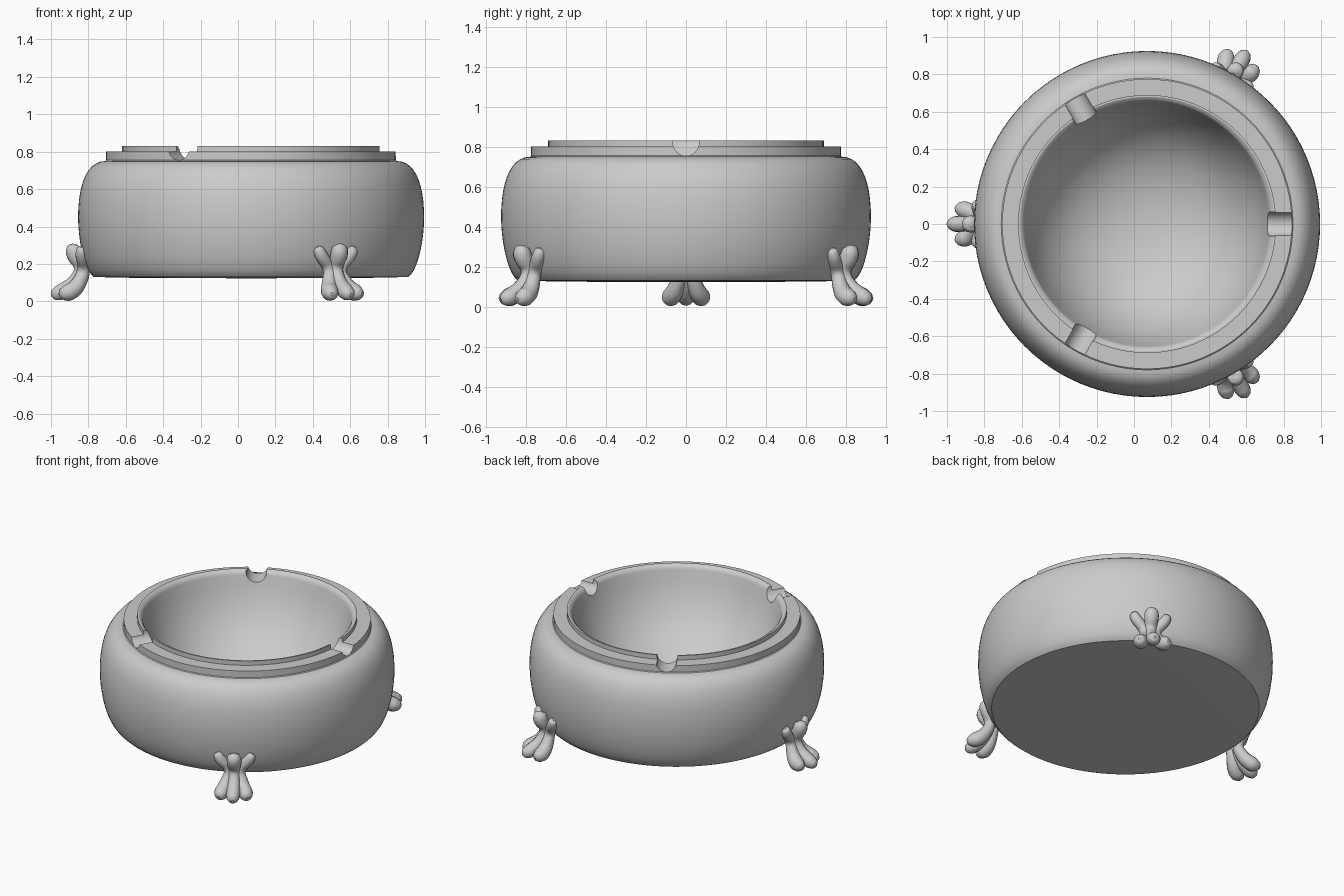
import bpy, bmesh, math
from mathutils import Vector, Matrix
from mathutils.geometry import interpolate_bezier

if "Cube" in bpy.data.objects:
    bpy.data.objects.remove(bpy.data.objects["Cube"])

CX = 0.07  # axis of the round body


def bez(a, h1, h2, b, n):
    pts = [Vector((p[0], 0, p[1])) for p in (a, h1, h2, b)]
    return [(p.x, p.z) for p in interpolate_bezier(*pts, n)]


def select_only(ob):
    bpy.ops.object.select_all(action='DESELECT')
    ob.select_set(True)
    bpy.context.view_layer.objects.active = ob


def revolve(name, profile, steps):
    bm = bmesh.new()
    vs = [bm.verts.new((r, 0, z)) for r, z in profile]
    es = [bm.edges.new(pair) for pair in zip(vs, vs[1:])]
    bmesh.ops.spin(bm, geom=vs + es, cent=(0, 0, 0), axis=(0, 0, 1),
                   angle=2 * math.pi, steps=steps, use_merge=False)
    bmesh.ops.remove_doubles(bm, verts=bm.verts, dist=1e-4)
    bmesh.ops.recalc_face_normals(bm, faces=bm.faces)
    me = bpy.data.meshes.new(name)
    bm.to_mesh(me)
    bm.free()
    ob = bpy.data.objects.new(name, me)
    bpy.context.collection.objects.link(ob)
    ob.location.x = CX
    return ob


# Bowl body: rounded outside, stepped rim, hollow inside
profile = [(0, 0.123), (0.6, 0.125)]
profile += bez((0.84, 0.13), (0.89, 0.16), (0.925, 0.32), (0.925, 0.45), 10)
profile += bez((0.925, 0.45), (0.925, 0.62), (0.88, 0.75), (0.78, 0.75), 12)[1:]
profile += [(0.775, 0.755), (0.775, 0.80), (0.69, 0.80), (0.69, 0.83), (0.68, 0.83),
            (0.668, 0.823), (0.659, 0.812)]
profile += bez((0.655, 0.80), (0.57, 0.45), (0.35, 0.27), (0, 0.27), 18)
body = revolve("bowl_body", profile, 96)

# Three round rest notches cut through the rim
for k in range(3):
    a = math.radians(120 * k)
    bpy.ops.mesh.primitive_cylinder_add(vertices=32, radius=0.065, depth=0.32)
    cutter = bpy.context.object
    cutter.name = "notch_cutter"
    cutter.hide_render = True
    cutter.matrix_world = (Matrix.Translation((CX, 0, 0.82)) @ Matrix.Rotation(a, 4, 'Z')
                           @ Matrix.Translation((0.75, 0, 0))
                           @ Matrix.Rotation(math.pi / 2, 4, 'Y'))
    mod = body.modifiers.new("notch", 'BOOLEAN')
    mod.operation = 'DIFFERENCE'
    mod.solver = 'EXACT'
    mod.object = cutter
    select_only(body)
    bpy.ops.object.modifier_apply(modifier=mod.name)
    bpy.data.objects.remove(cutter)
select_only(body)
bpy.ops.object.shade_smooth_by_angle(angle=math.radians(30))

# Claw foot strands: outward distance, sideways offset, height, radius
MIDDLE = [(0.943, 0, 0.307, 0.012), (0.945, 0, 0.296, 0.035), (0.945, 0, 0.26, 0.046),
          (0.91, 0, 0.18, 0.038), (0.94, 0, 0.11, 0.038), (0.995, 0, 0.062, 0.043),
          (1.035, 0, 0.043, 0.040), (1.06, 0, 0.037, 0.026), (1.07, 0, 0.035, 0.008)]
SIDE = [(0.905, 0.113, 0.292, 0.010), (0.905, 0.108, 0.282, 0.026), (0.905, 0.092, 0.25, 0.034),
        (0.895, 0.035, 0.17, 0.034), (0.92, 0.048, 0.10, 0.040), (0.96, 0.070, 0.056, 0.046),
        (0.99, 0.080, 0.045, 0.043), (1.018, 0.088, 0.041, 0.026), (1.027, 0.091, 0.040, 0.008)]


def claw_foot(name, angle):
    cu = bpy.data.curves.new(name, 'CURVE')
    cu.dimensions = '3D'
    cu.bevel_depth = 1.0
    cu.bevel_resolution = 5
    cu.resolution_u = 5
    cu.use_fill_caps = True
    for path, side in ((MIDDLE, 1), (SIDE, 1), (SIDE, -1)):
        sp = cu.splines.new('BEZIER')
        sp.radius_interpolation = 'CARDINAL'
        sp.bezier_points.add(len(path) - 1)
        for bp, (u, v, z, r) in zip(sp.bezier_points, path):
            bp.co = (u, v * side, z)
            bp.radius = r
            bp.handle_left_type = bp.handle_right_type = 'AUTO'
    ob = bpy.data.objects.new(name, cu)
    bpy.context.collection.objects.link(ob)
    ob.location.x = CX
    ob.rotation_euler.z = math.radians(angle)
    select_only(ob)
    bpy.ops.object.convert(target='MESH')
    bpy.ops.object.shade_smooth_by_angle(angle=math.radians(50))


for name, angle in (("left_foot", 180), ("back_foot", 60), ("front_foot", -60)):
    claw_foot(name, angle)
